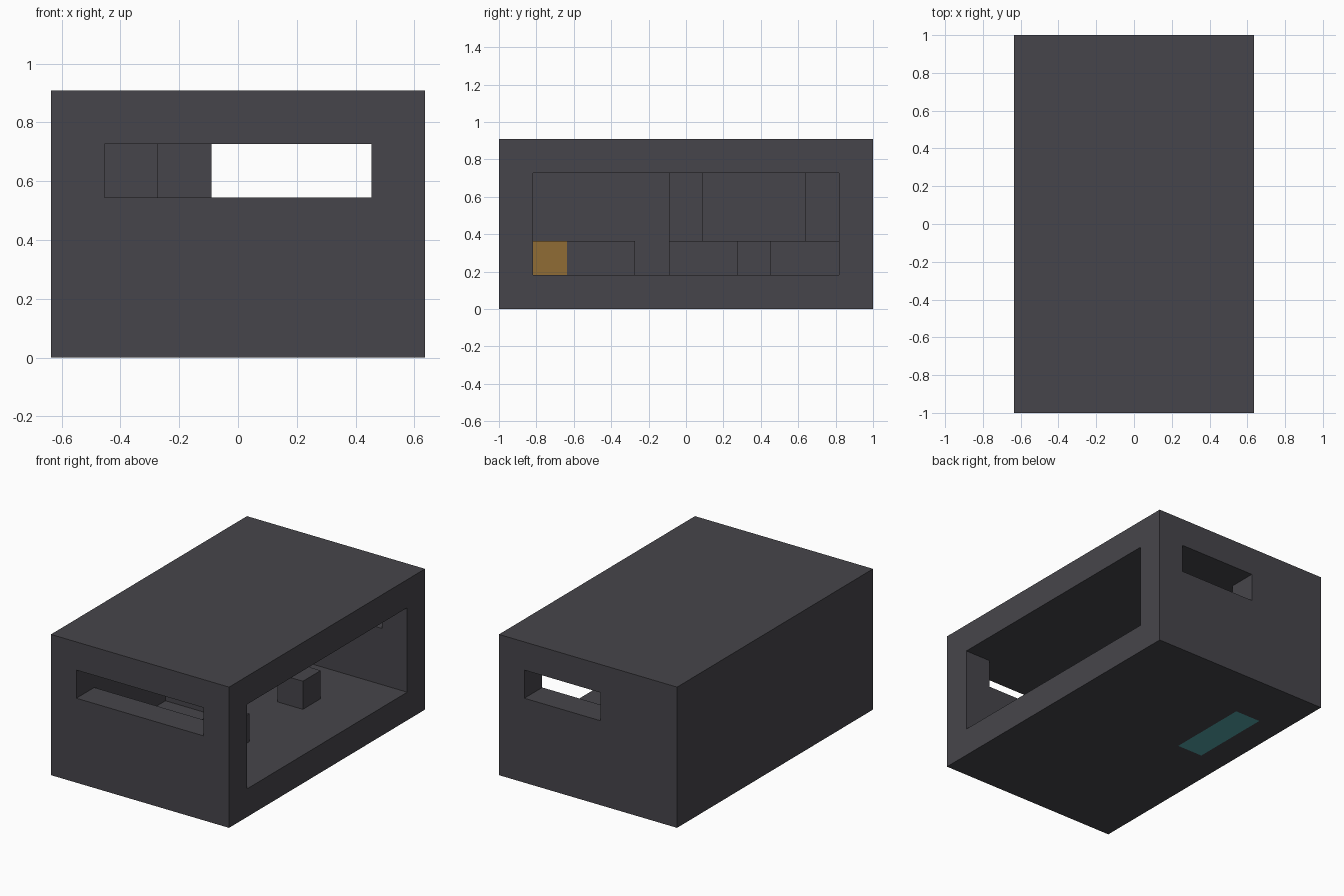
import bpy

# Remove the default cube
default = bpy.data.objects.get("Cube")
if default:
    bpy.data.objects.remove(default, do_unlink=True)

U = 1 / 11  # module size; walls are two modules thick


def material(name, rgb):
    mat = bpy.data.materials.new(name)
    mat.use_nodes = True
    color = (*rgb, 1)
    mat.diffuse_color = color
    mat.node_tree.nodes["Principled BSDF"].inputs["Base Color"].default_value = color
    return mat


charcoal = material("charcoal", (0.062, 0.06, 0.07))
ochre = material("ochre", (0.28, 0.15, 0.035))
teal = material("teal", (0.09, 0.38, 0.4))


def box(name, xs, ys, zs, mat=charcoal):
    """Box between the given limits, measured in modules."""
    center = [sum(r) / 2 * U for r in (xs, ys, zs)]
    bpy.ops.mesh.primitive_cube_add(size=1, location=center)
    obj = bpy.context.object
    obj.name = name
    obj.scale = [(r[1] - r[0]) * U for r in (xs, ys, zs)]
    bpy.ops.object.transform_apply(location=True, rotation=False, scale=True)
    obj.data.materials.append(mat)
    return obj


def cut(target, cutter):
    """Subtract the cutter from the target and discard it."""
    mod = target.modifiers.new("cut", "BOOLEAN")
    mod.operation = "DIFFERENCE"
    mod.solver = "EXACT"
    mod.object = cutter
    bpy.context.view_layer.objects.active = target
    bpy.ops.object.modifier_apply(modifier=mod.name)
    bpy.data.objects.remove(cutter, do_unlink=True)


# Outer shell: room open on its left side, with windows and a floor pit
shell = box("house_shell", (-7, 7), (-11, 11), (0, 10))
cut(shell, box("room_cutter", (-5, 8), (-9, 9), (2, 8)))
cut(shell, box("front_window_cutter", (-5, 5), (-12, -8), (6, 8)))
cut(shell, box("back_window_cutter", (-1, 5), (8, 12), (6, 8)))
cut(shell, box("pit_cutter", (-5, -3), (1, 7), (-1, 3)))

# Pool in the floor, its low rim and the tall partitions at its ends
box("pool_water", (-5, -3), (1, 7), (0, 2), teal)
box("pool_rim", (-3, -1), (-1, 9), (2, 4))
for name, ys in (("front_partition", (-1, 1)), ("back_partition", (7, 9))):
    box(name, (-5, -3), ys, (2, 8))

# Furniture blocks
box("corner_cabinet", (1, 3), (-9, -7), (2, 4), ochre)
box("bench", (1, 3), (-7, -3), (2, 4))
box("stool", (1, 3), (3, 5), (2, 4))
